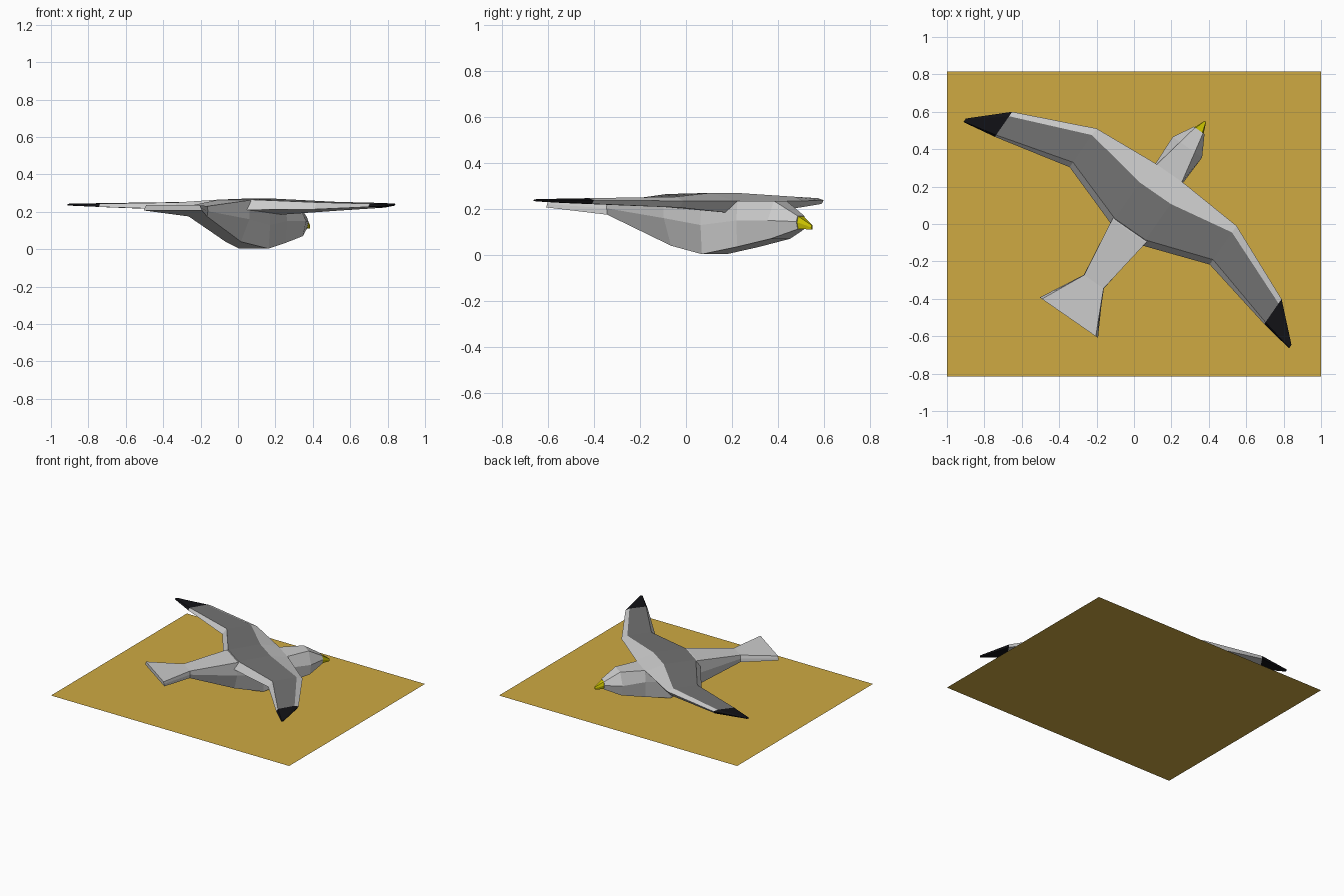
import bpy, bmesh, math

if "Cube" in bpy.data.objects:
    bpy.data.objects.remove(bpy.data.objects["Cube"])

HEADING = math.radians(-34.8)   # bird flies along local +Y, turned on the base


def material(name, color):
    m = bpy.data.materials.new(name)
    m.diffuse_color = (*color, 1)
    m.use_nodes = True
    m.node_tree.nodes["Principled BSDF"].inputs["Base Color"].default_value = m.diffuse_color
    return m


def loft(name, rings, mats=(), pick=None):
    """Skin equal-sized rings of points, cap both ends; pick(ring, side) gives the material slot."""
    bm = bmesh.new()
    rows = [[bm.verts.new(p) for p in ring] for ring in rings]
    n = len(rows[0])
    for i in range(len(rows) - 1):
        for j in range(n):
            k = (j + 1) % n
            f = bm.faces.new((rows[i][j], rows[i][k], rows[i + 1][k], rows[i + 1][j]))
            if pick:
                f.material_index = pick(i, j)
    for i, row in ((0, rows[0]), (len(rows) - 2, rows[-1])):
        f = bm.faces.new(row)
        if pick:
            f.material_index = pick(i, -1)
    bmesh.ops.recalc_face_normals(bm, faces=bm.faces)
    me = bpy.data.meshes.new(name)
    bm.to_mesh(me)
    bm.free()
    for m in mats:
        me.materials.append(m)
    ob = bpy.data.objects.new(name, me)
    ob.rotation_euler.z = HEADING
    bpy.context.collection.objects.link(ob)
    return ob


def hex_ring(y, wt, zt, wm, zm, wb, zb):
    """Six-sided symmetric section: half widths and heights at top, middle, bottom."""
    return [(-wt, y, zt), (wt, y, zt), (wm, y, zm), (wb, y, zb), (-wb, y, zb), (-wm, y, zm)]


light = material("light_feathers", (0.8, 0.8, 0.8))
dark = material("dark_feathers", (0.17, 0.17, 0.17))
black = material("black_feathers", (0.006, 0.006, 0.008))
yellow = material("beak_yellow", (0.6, 0.54, 0.0))
sand = material("sand", (0.62, 0.4, 0.055))

# Body from fanned tail to head
body = [
    (-0.610, 0.175, 0.235, 0.183, 0.221, 0.190, 0.207),
    (-0.376, 0.063, 0.230, 0.065, 0.203, 0.060, 0.175),
    (-0.045, 0.110, 0.262, 0.105, 0.160, 0.050, 0.040),
    (0.150, 0.100, 0.235, 0.105, 0.130, 0.095, 0.003),
    (0.330, 0.082, 0.235, 0.090, 0.150, 0.085, 0.035),
    (0.500, 0.048, 0.235, 0.096, 0.150, 0.075, 0.070),
    (0.610, 0.026, 0.170, 0.035, 0.145, 0.026, 0.112),
]
loft("body", [hex_ring(*s) for s in body], [light])

# Hooked beak
loft("beak", [hex_ring(0.595, 0.026, 0.178, 0.036, 0.148, 0.026, 0.113),
              hex_ring(0.668, 0.004, 0.130, 0.005, 0.120, 0.004, 0.111)], [yellow])

# Wings: span position, then (y, z) of leading edge, top front, top back, trailing, underside
half = [
    (0.100, [(0.331, 0.235), (0.200, 0.270), (-0.035, 0.265), (-0.070, 0.210), (0.273, 0.185)]),
    (0.456, [(0.305, 0.235), (0.262, 0.253), (0.085, 0.250), (0.053, 0.213), (0.285, 0.206)]),
    (0.877, [(0.121, 0.238), (0.092, 0.247), (-0.030, 0.243), (-0.042, 0.226), (0.110, 0.222)]),
    (1.060, [(-0.050, 0.240), (-0.055, 0.243), (-0.070, 0.241), (-0.073, 0.235), (-0.058, 0.233)]),
]
stations = [(-x, s) for x, s in reversed(half)] + half
last = len(stations) - 2
loft("wings", [[(x, y, z) for y, z in s] for x, s in stations], [light, dark, black],
     lambda i, j: 2 if i in (0, last) else (1 if j == 1 else 0))

# Flat sandy base
bpy.ops.mesh.primitive_plane_add(size=1)
ground = bpy.context.object
ground.name = "base_sheet"
ground.scale = (2, 1.63, 1)
ground.data.materials.append(sand)
